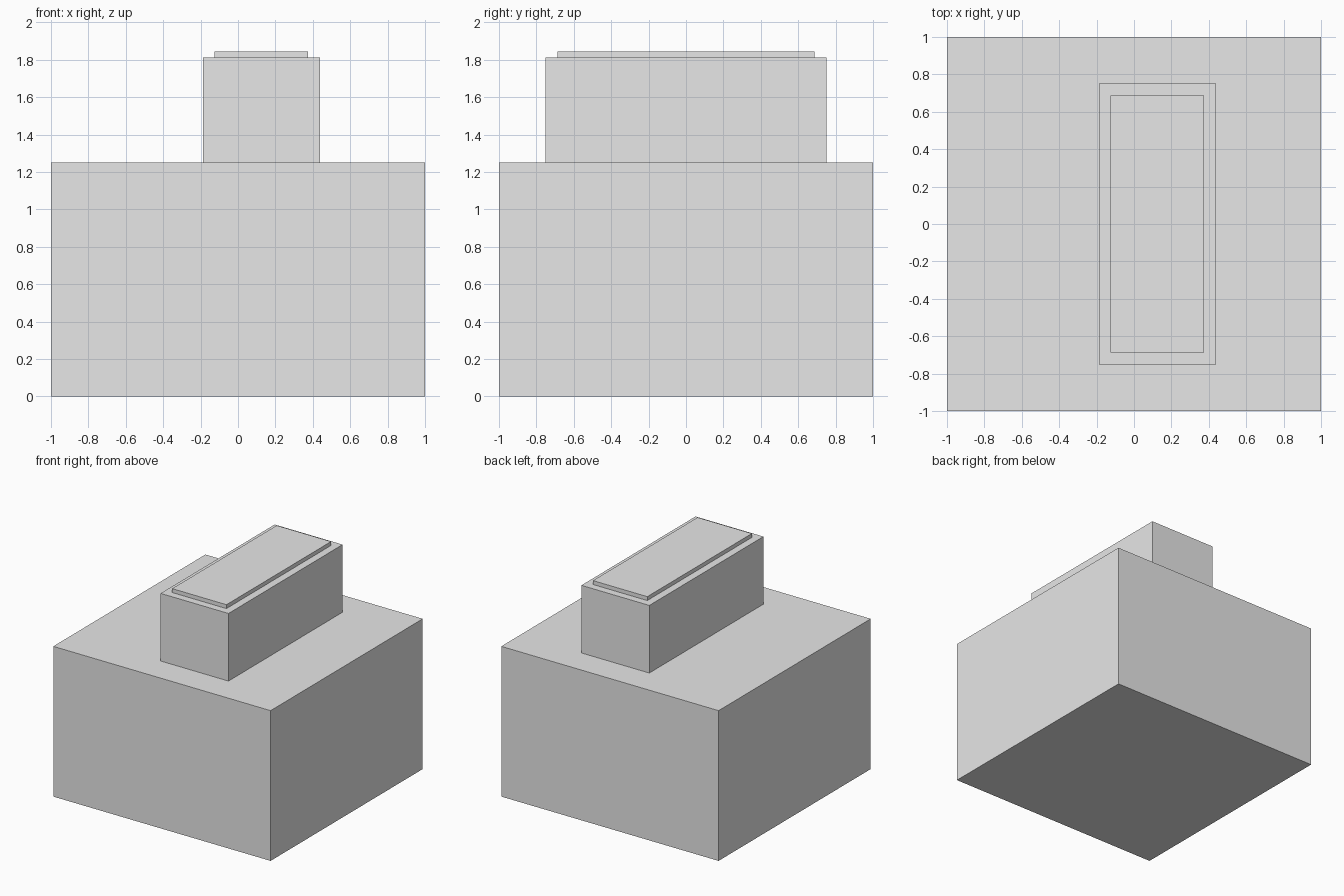
import bpy

cube = bpy.data.objects.get("Cube")
if cube:
    bpy.data.objects.remove(cube, do_unlink=True)

# One plain grey for every part
grey = bpy.data.materials.new("plain_grey")
grey.use_nodes = True
colour = (0.8, 0.8, 0.8, 1)
grey.diffuse_color = colour
grey.node_tree.nodes["Principled BSDF"].inputs["Base Color"].default_value = colour


def block(name, x, width, depth, bottom, top):
    """Add a sharp-edged block centred on y = 0."""
    bpy.ops.mesh.primitive_cube_add(size=1, location=(x, 0, (bottom + top) / 2))
    obj = bpy.context.object
    obj.name = name
    obj.scale = (width, depth, top - bottom)
    bpy.ops.object.transform_apply(location=False, rotation=False, scale=True)
    obj.data.materials.append(grey)
    return obj


# Wide base, offset upper block and its thin raised cap
block("base_block", 0, 2, 2, 0, 1.25)
block("upper_block", 0.125, 0.625, 1.5, 1.25, 1.8125)
block("raised_cap", 0.125, 0.5, 1.375, 1.8125, 1.845)
